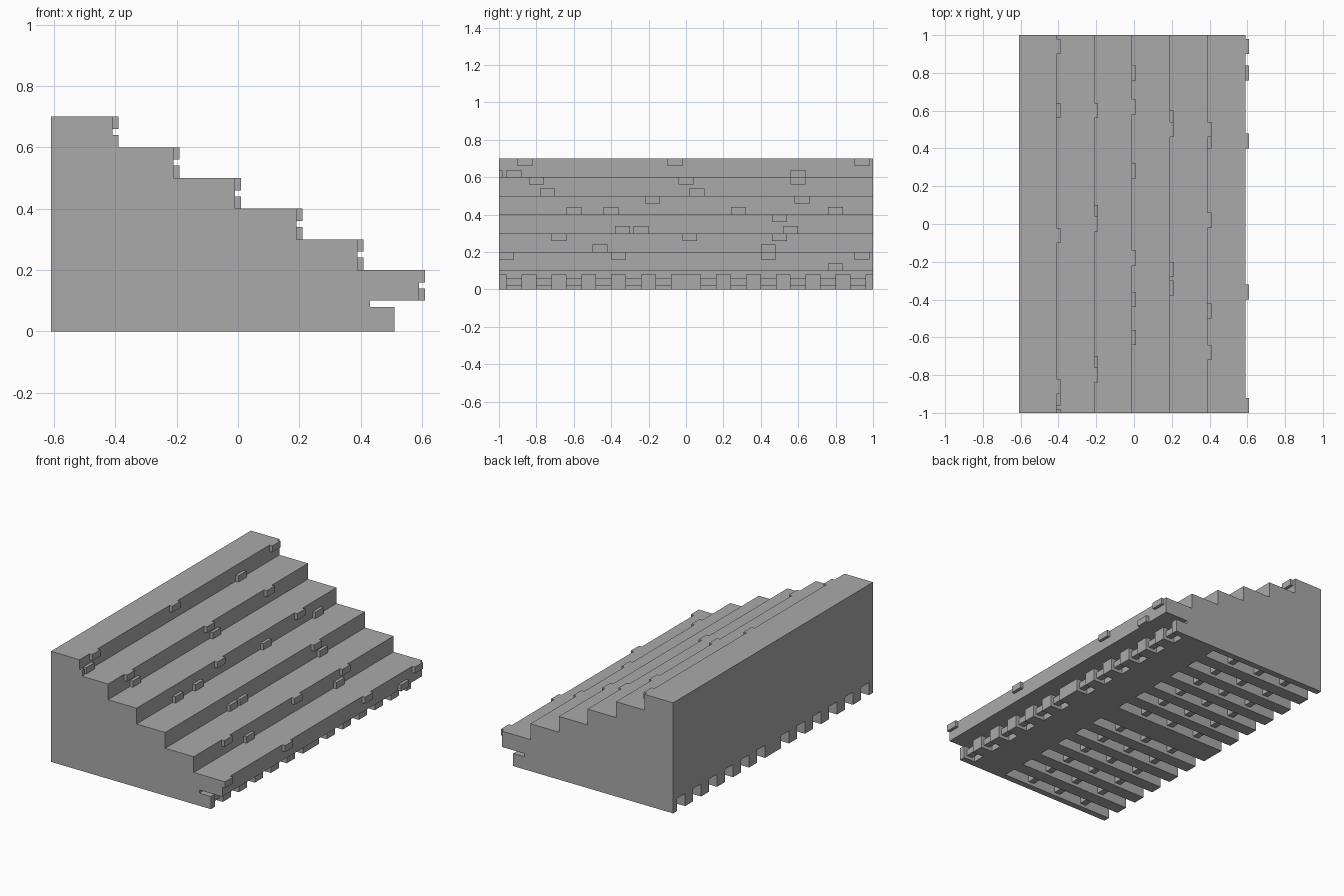
import bpy, bmesh
from mathutils import Vector

old = bpy.data.objects.get("Cube")
if old:
    bpy.data.objects.remove(old, do_unlink=True)

stone = bpy.data.materials.new("stone grey")
stone.use_nodes = True
grey = (0.4, 0.4, 0.4, 1)
stone.diffuse_color = grey
stone.node_tree.nodes["Principled BSDF"].inputs["Base Color"].default_value = grey


def finish(name, bm):
    bmesh.ops.recalc_face_normals(bm, faces=bm.faces)
    mesh = bpy.data.meshes.new(name)
    bm.to_mesh(mesh)
    bm.free()
    mesh.materials.append(stone)
    obj = bpy.data.objects.new(name, mesh)
    bpy.context.collection.objects.link(obj)
    return obj


def boxes(name, spans):
    """One object made of boxes, each given as (x0, x1, y0, y1, z0, z1)."""
    bm = bmesh.new()
    for x0, x1, y0, y1, z0, z1 in spans:
        verts = bmesh.ops.create_cube(bm, size=1)["verts"]
        bmesh.ops.scale(bm, verts=verts, vec=(x1 - x0, y1 - y0, z1 - z0))
        bmesh.ops.translate(bm, verts=verts,
                            vec=((x0 + x1) / 2, (y0 + y1) / 2, (z0 + z1) / 2))
    return finish(name, bm)


BACK, FOOT, STEPS, RISE, RUN = -0.61, 0.43, 6, 0.1, 0.2

# Stepped body: side profile extruded along y
profile = [(FOOT, RISE), (FOOT, 0), (BACK, 0)]
for i in range(STEPS, 0, -1):
    front = 0.59 - RUN * (i - 1)
    top = RISE * (i + 1)
    if i == STEPS:
        profile.append((BACK, top))
    profile += [(front, top), (front, top - RISE)]
bm = bmesh.new()
face = bm.faces.new([bm.verts.new((x, -1, z)) for x, z in profile])
ext = bmesh.ops.extrude_face_region(bm, geom=[face])["geom"]
bmesh.ops.translate(bm, vec=(0, 2, 0),
                    verts=[v for v in ext if isinstance(v, bmesh.types.BMVert)])
body = finish("stair_body", bm)

# Grooves under the rear, open at the back
starts = [0.08 + 0.16 * k for k in range(6)]
gaps = sorted([(s, s + 0.08) for s in starts] + [(-s - 0.08, -s) for s in starts])
cutter = boxes("groove_cutter", [(-0.8, 0.19, a, b, -0.1, 0.08) for a, b in gaps])
cutter.hide_render = True
cut = body.modifiers.new("grooves", "BOOLEAN")
cut.operation, cut.solver, cut.object = "DIFFERENCE", "EXACT", cutter
bpy.context.view_layer.objects.active = body
bpy.ops.object.modifier_apply(modifier=cut.name)
bpy.data.objects.remove(cutter, do_unlink=True)

# Teeth below the front overhang, filling the spaces between gaps
edges = [-1] + [e for gap in gaps for e in gap] + [1]
boxes("front_teeth", [(FOOT, 0.51, a, b, 0, 0.08)
                      for a, b in zip(edges[::2], edges[1::2])])

# Rails crossing the front gaps and the grooves
boxes("cross_rails", [(x - 0.02, x + 0.02, -0.97, 0.97, 0.02, 0.06)
                      for x in (0.47, -0.01, -0.21, -0.41)])

# Raised bricks on the risers: start y of the upper and lower row, lowest step first
bricks = [
    ([-1, -0.4, 0.4, 0.9], [0.76]),
    ([-0.72, -0.02, 0.46], [-0.5, 0.4]),
    ([0.46], [-0.38, -0.28, 0.52]),
    ([-0.22, 0.58], [-0.64, -0.44, 0.24, 0.76]),
    ([-0.84, -0.04, 0.56], [-0.78, 0.02]),
    ([-0.9, -0.1, 0.9], [-1.06, -0.96, 0.56]),
]
for i, (upper, lower) in enumerate(bricks):
    front, base = 0.59 - RUN * i, RISE * (i + 1)
    spans = []
    for row, z in ((upper, base + 0.06), (lower, base)):
        spans += [(front, front + 0.02, max(y, -1), y + 0.08, z, z + 0.04) for y in row]
    boxes(f"riser_bricks_{i + 1}", spans)
